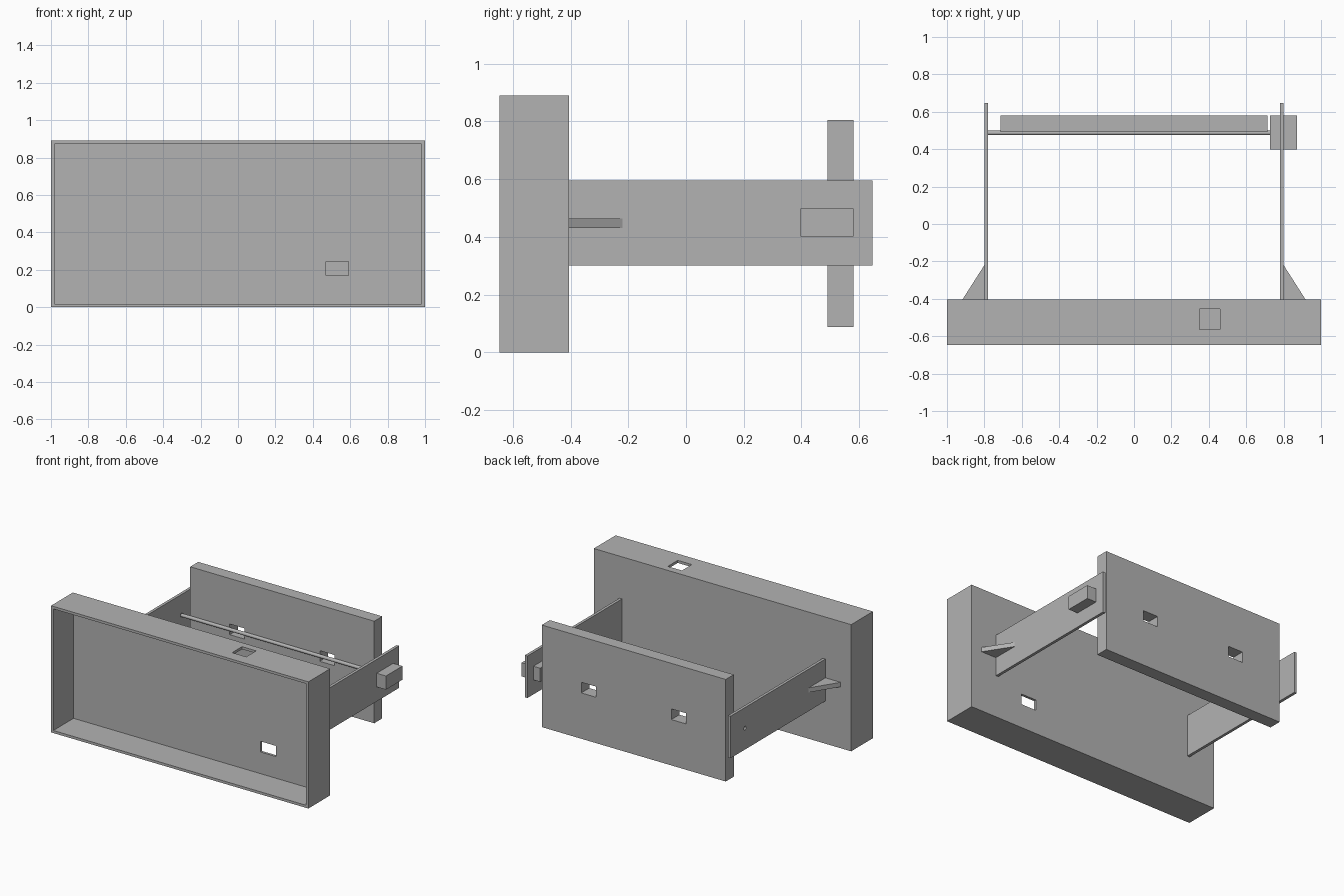
import bpy
import bmesh
from math import pi

cube = bpy.data.objects.get("Cube")
if cube:
    bpy.data.objects.remove(cube, do_unlink=True)

grey = bpy.data.materials.new("plain grey")
grey.use_nodes = True
grey.diffuse_color = (0.45, 0.45, 0.45, 1)
grey.node_tree.nodes["Principled BSDF"].inputs["Base Color"].default_value = grey.diffuse_color


def finish(name, bm):
    bmesh.ops.recalc_face_normals(bm, faces=bm.faces)
    mesh = bpy.data.meshes.new(name)
    bm.to_mesh(mesh)
    bm.free()
    mesh.materials.append(grey)
    obj = bpy.data.objects.new(name, mesh)
    bpy.context.collection.objects.link(obj)
    return obj


def box(name, x, y, z):
    """Box given by its (low, high) range on each axis."""
    bm = bmesh.new()
    bmesh.ops.create_cube(bm, size=1)
    for v in bm.verts:
        v.co = [lo + (c + 0.5) * (hi - lo) for c, (lo, hi) in zip(v.co, (x, y, z))]
    return finish(name, bm)


def rod(name, x, y, z, radius, sides=16):
    """Cylinder lying along x."""
    obj_len = x[1] - x[0]
    bm = bmesh.new()
    bmesh.ops.create_cone(bm, cap_ends=True, segments=sides, radius1=radius,
                          radius2=radius, depth=obj_len)
    for v in bm.verts:
        v.co = (sum(x) / 2 + v.co.z, y + v.co.x, z + v.co.y)
    return finish(name, bm)


def prism(name, outline, z):
    """Flat outline in x and y, extruded over the z range."""
    bm = bmesh.new()
    face = bm.faces.new([bm.verts.new((px, py, z[0])) for px, py in outline])
    result = bmesh.ops.extrude_face_region(bm, geom=[face])
    for item in result["geom"]:
        if isinstance(item, bmesh.types.BMVert):
            item.co.z = z[1]
    return finish(name, bm)


def cut(obj, cutter):
    mod = obj.modifiers.new("cut", 'BOOLEAN')
    mod.operation = 'DIFFERENCE'
    mod.solver = 'EXACT'
    mod.object = cutter
    bpy.context.view_layer.objects.active = obj
    bpy.ops.object.modifier_apply(modifier=mod.name)
    bpy.data.objects.remove(cutter, do_unlink=True)


# Shallow case, open at the front, with a port in its back and its top
case = box("open_case", (-1, 1), (-0.647, -0.405), (0, 0.89))
cut(case, box("recess_cutter", (-0.982, 0.982), (-0.8, -0.423), (0.018, 0.872)))
cut(case, box("back_port_cutter", (0.47, 0.59), (-0.5, -0.3), (0.17, 0.245)))
cut(case, box("top_port_cutter", (0.35, 0.46), (-0.565, -0.455), (0.8, 1)))

# Side arms, each braced by a wedge against the case
for side, label in ((1, "left"), (-1, "right")):
    arm = box(label + "_arm", sorted((side * 0.78, side * 0.8)), (-0.405, 0.647), (0.3, 0.595))
    if side < 0:
        cut(arm, rod("axle_hole_cutter", (-0.9, -0.7), 0.487, 0.45, 0.013))
    prism(label + "_brace", [(side * 0.8, -0.405), (side * 0.918, -0.405), (side * 0.8, -0.22)],
          (0.431, 0.463))

# Tilting panel with two ports
panel = box("rear_panel", (-0.715, 0.715), (0.491, 0.58), (0.088, 0.805))
for x in (-0.35, 0.35):
    cut(panel, box("port_cutter", (x - 0.058, x + 0.058), (0.4, 0.7), (0.41, 0.485)))

# Axle and its drive block
axle = rod("axle", (-0.78, 0.73), 0.487, 0.45, 0.012)
axle.data.shade_smooth()
axle.data.set_sharp_from_angle(angle=pi / 5)
box("drive_block", (0.727, 0.872), (0.397, 0.58), (0.402, 0.498))
